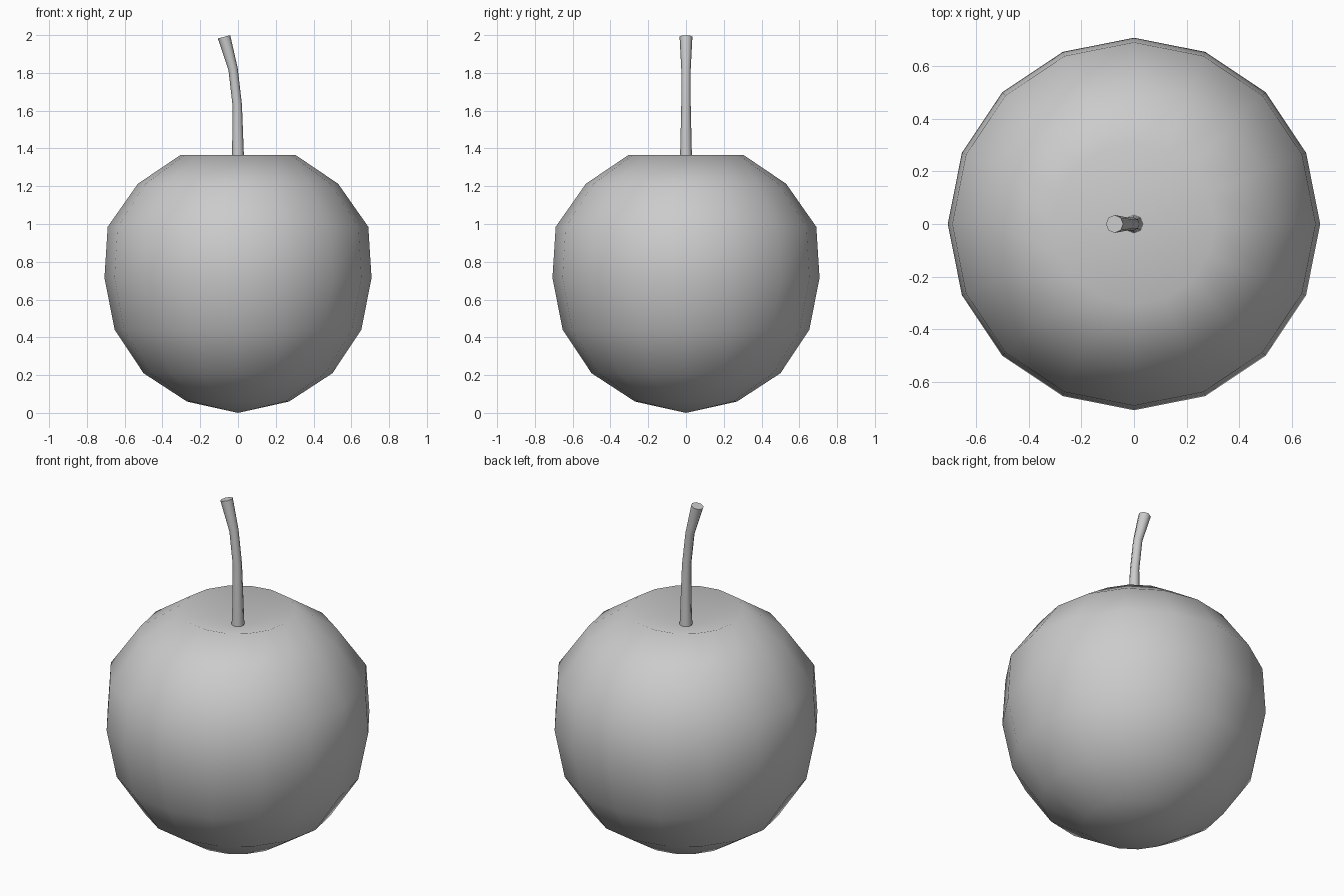
import bpy, bmesh
from math import sin, cos, tau, radians
from mathutils import Vector

if "Cube" in bpy.data.objects:
    bpy.data.objects.remove(bpy.data.objects["Cube"])


def build(name, rings, sides, angle):
    """Skin a stack of rings (centre x, z, radius, tilt); radius 0 makes a pole."""
    bm = bmesh.new()
    loops = []
    for x, z, r, tilt in rings:
        c = Vector((x, 0, z))
        if r == 0:
            loops.append([bm.verts.new(c)] * sides)
            continue
        u = Vector((cos(tilt), 0, sin(tilt)))
        v = Vector((0, 1, 0))
        loops.append([bm.verts.new(c + r * (u * cos(tau * i / sides) + v * sin(tau * i / sides)))
                      for i in range(sides)])
    for a, b in zip(loops, loops[1:]):
        for i in range(sides):
            j = (i + 1) % sides
            quad = list(dict.fromkeys((a[i], a[j], b[j], b[i])))
            bm.faces.new(quad)
    for loop in (loops[0], loops[-1]):
        if loop[0] is not loop[1]:
            bm.faces.new(loop)
    bmesh.ops.recalc_face_normals(bm, faces=bm.faces)
    mesh = bpy.data.meshes.new(name)
    bm.to_mesh(mesh)
    bm.free()
    ob = bpy.data.objects.new(name, mesh)
    bpy.context.collection.objects.link(ob)
    bpy.ops.object.select_all(action='DESELECT')
    ob.select_set(True)
    bpy.context.view_layer.objects.active = ob
    bpy.ops.object.shade_smooth_by_angle(angle=radians(angle))
    return ob


# Fruit: 16-sided round body, widened towards the top, with a shallow dimple
profile = [(0, 0), (0.27, 0.06), (0.5, 0.21), (0.653, 0.44), (0.707, 0.715),
           (0.69, 0.985), (0.53, 1.213), (0.305, 1.365), (0, 1.27)]
build("fruit", [(0, z, r, 0) for r, z in profile], 16, 80)

# Stem: thin, slightly waisted, bending towards -x at the tip
build("stem", [(0, 1.26, 0.035, 0), (0, 1.37, 0.031, 0), (-0.004, 1.63, 0.025, 0.03),
               (-0.026, 1.82, 0.025, 0.2), (-0.074, 1.991, 0.034, 0.26)], 8, 60)
